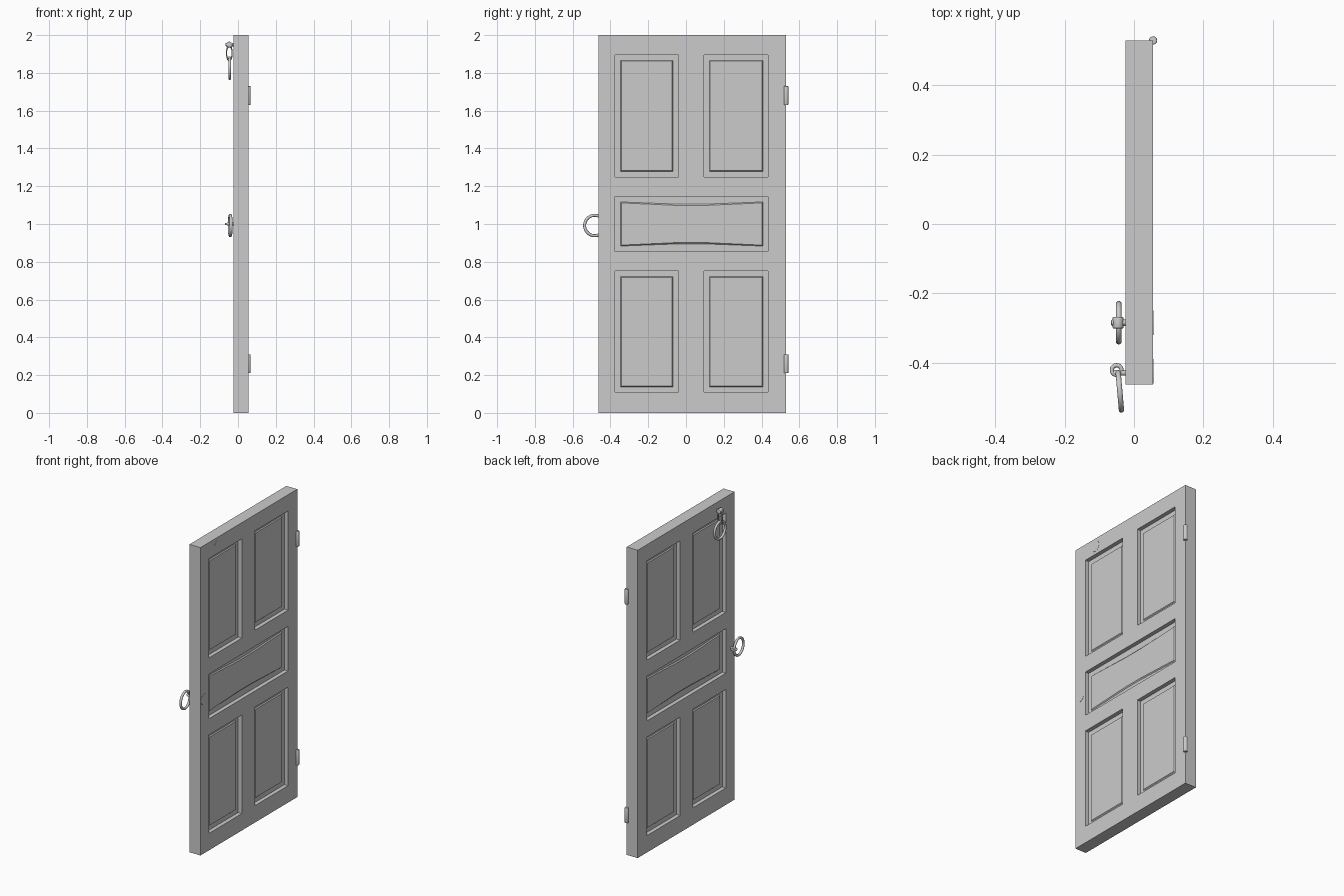
import bpy, bmesh, math
from mathutils import Vector

old = bpy.data.objects.get("Cube")
if old:
    bpy.data.objects.remove(old, do_unlink=True)

grey = bpy.data.materials.new("plain grey")
grey.use_nodes = True
COLOR = (0.6, 0.6, 0.6, 1)
grey.diffuse_color = COLOR
grey.node_tree.nodes["Principled BSDF"].inputs["Base Color"].default_value = COLOR

BACK, FACE = -0.024, 0.055          # the two broad sides of the slab


def finish(name, bm, smooth=True):
    bmesh.ops.recalc_face_normals(bm, faces=bm.faces)
    mesh = bpy.data.meshes.new(name)
    bm.to_mesh(mesh)
    bm.free()
    mesh.materials.append(grey)
    obj = bpy.data.objects.new(name, mesh)
    bpy.context.collection.objects.link(obj)
    if smooth:
        bpy.ops.object.select_all(action='DESELECT')
        obj.select_set(True)
        bpy.context.view_layer.objects.active = obj
        bpy.ops.object.shade_smooth_by_angle(angle=math.radians(40))
    return obj


def rod(name, start, end, radius, sides=16, bevel=0.0):
    start, end = Vector(start), Vector(end)
    bm = bmesh.new()
    bmesh.ops.create_cone(bm, cap_ends=True, segments=sides, radius1=radius,
                          radius2=radius, depth=(end - start).length)
    if bevel:
        rims = [e for e in bm.edges if abs(e.verts[0].co.z - e.verts[1].co.z) < 1e-5]
        bmesh.ops.bevel(bm, geom=rims, offset=bevel, segments=2, affect='EDGES', profile=0.5)
    turn = (end - start).to_track_quat('Z', 'Y').to_matrix()
    bmesh.ops.rotate(bm, matrix=turn, verts=bm.verts)
    bmesh.ops.translate(bm, vec=(start + end) / 2, verts=bm.verts)
    return finish(name, bm)


def ring(name, centre, major, minor, rotation):
    bpy.ops.mesh.primitive_torus_add(location=centre, rotation=rotation,
                                     major_radius=major, minor_radius=minor,
                                     major_segments=32, minor_segments=10)
    obj = bpy.context.object
    obj.name = name
    obj.data.materials.append(grey)
    bpy.ops.object.shade_smooth_by_angle(angle=math.radians(60))
    return obj


# Door slab: stiles and rails laid out as a grid, panels sunk on both sides
ys = [-0.464, -0.375, -0.04, 0.095, 0.435, 0.53]
zs = [0, 0.11, 0.75, 0.855, 1.145, 1.25, 1.895, 2]
bm = bmesh.new()
grid = [[bm.verts.new((FACE, y, z)) for y in ys] for z in zs]
for low, high in zip(grid, grid[1:]):
    for i in range(len(ys) - 1):
        bm.faces.new((low[i], low[i + 1], high[i + 1], high[i]))
extruded = bmesh.ops.extrude_face_region(bm, geom=list(bm.faces), use_keep_orig=True)
bmesh.ops.translate(bm, vec=(BACK - FACE, 0, 0),
                    verts=[v for v in extruded["geom"] if isinstance(v, bmesh.types.BMVert)])
bmesh.ops.recalc_face_normals(bm, faces=bm.faces)


def cells(side, row, columns):
    found = []
    for f in bm.faces:
        c = f.calc_center_median()
        if f.normal.x * side > 0.9 and zs[row] < c.z < zs[row + 1]:
            if any(ys[k] < c.y < ys[k + 1] for k in columns):
                found.append(f)
    return found


panels = []
for side in (1, -1):
    for row in (1, 5):
        panels += cells(side, row, (1, 3))
    panels += bmesh.ops.dissolve_faces(bm, faces=cells(side, 3, (1, 2, 3)))["region"]
# Straight recess wall, flat border, then a slightly raised field
for width, depth in ((0, -0.026), (0.04, 0), (0.007, 0.006)):
    if width == 0:
        for f in panels:
            f.normal_update()
        sunk = []
        for f in panels:
            normal = f.normal.copy()
            new = bmesh.ops.extrude_discrete_faces(bm, faces=[f])["faces"][0]
            bmesh.ops.translate(bm, vec=normal * depth, verts=new.verts)
            sunk.append(new)
        panels = sunk
    else:
        bmesh.ops.inset_individual(bm, faces=panels, thickness=width, depth=depth)
finish("door_slab", bm, smooth=False)

# Hinge barrels
for label, z in (("lower", 0.26), ("upper", 1.68)):
    rod(label + "_hinge", (FACE, 0.53, z - 0.05), (FACE, 0.53, z + 0.05), 0.012, 16, 0.003)

# Fixing discs, nearly flush with the face
for label, y, z in (("knocker", -0.285, 1.95), ("pull", -0.425, 1.0)):
    rod(label + "_disc", (FACE - 0.01, y, z), (FACE + 0.001, y, z), 0.035, 24)

# Knocker: bolt, hanging link and ring
rod("knocker_bolt", (-0.066, -0.285, 1.95), (BACK + 0.01, -0.285, 1.95), 0.009, 12, 0.003)
rod("knocker_cross_pin", (-0.046, -0.302, 1.95), (-0.046, -0.268, 1.95), 0.016, 12, 0.004)
link = ring("knocker_link", (-0.046, -0.285, 1.905), 0.03, 0.006, (math.pi / 2, 0, 0))
link.scale = (0.5, 1.25, 1)
ring("knocker_ring", (-0.044, -0.285, 1.825), 0.055, 0.008, (0, math.pi / 2, 0))

# Pull: bolt with a hooked eye and a ring swung out past the edge
rod("pull_bolt", (-0.06, -0.43, 1.0), (BACK + 0.01, -0.43, 1.0), 0.008, 12, 0.003)
ring("pull_eye", (-0.05, -0.422, 1.0), 0.014, 0.006, (0, 0, 0))
ring("pull_ring", (-0.041, -0.483, 0.992), 0.054, 0.008, (0, math.pi / 2, math.radians(5)))
